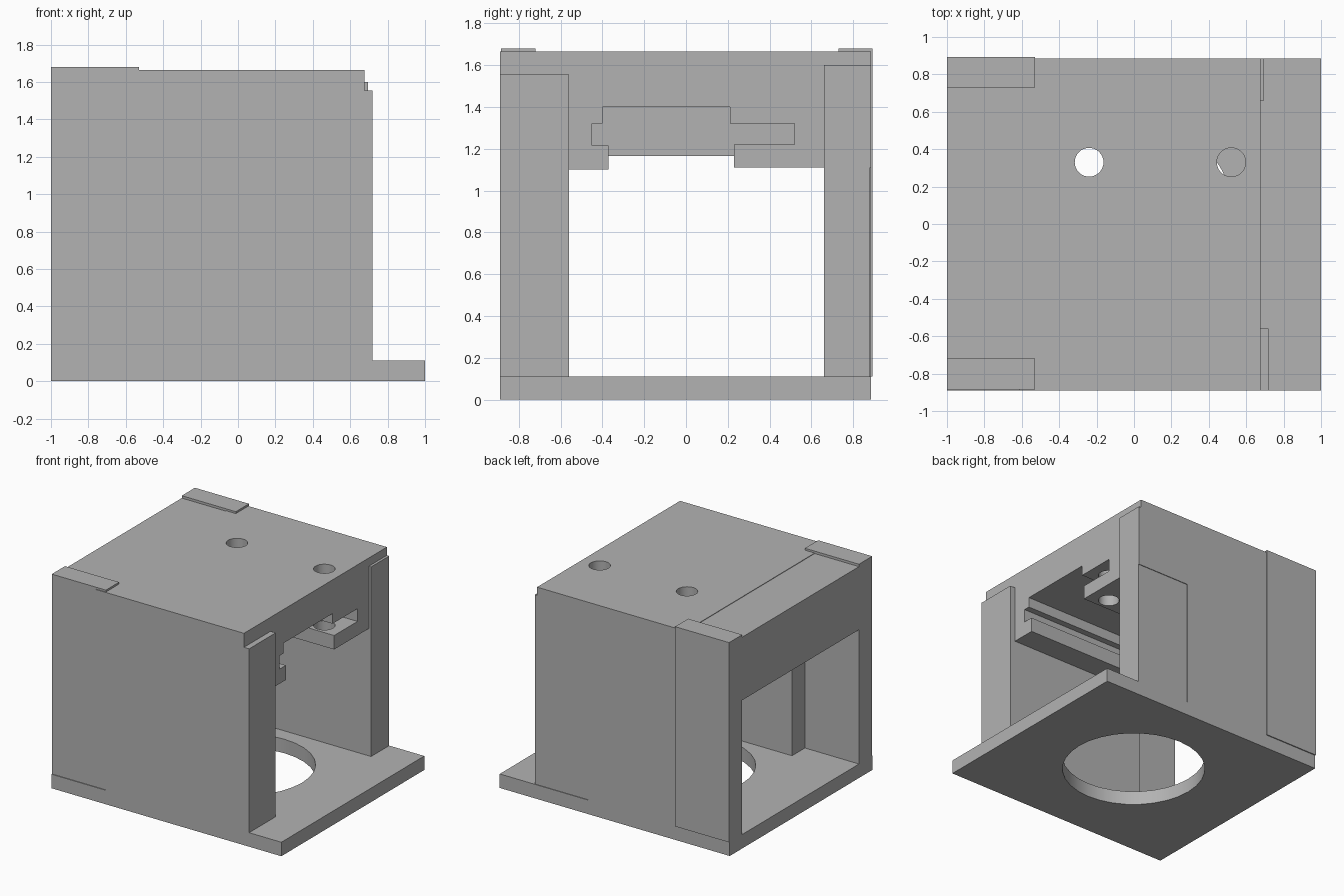
import bpy
import bmesh
from math import radians

cube = bpy.data.objects.get("Cube")
if cube:
    bpy.data.objects.remove(cube, do_unlink=True)

gray = bpy.data.materials.new("light_gray")
gray.use_nodes = True
COLOR = (0.45, 0.45, 0.45, 1)
gray.diffuse_color = COLOR
gray.node_tree.nodes["Principled BSDF"].inputs["Base Color"].default_value = COLOR


def prism(name, outline, start, end, axis):
    """Extrude a closed outline along x (outline is y, z) or y (outline is x, z)."""
    bm = bmesh.new()
    place = (lambda a, b: (start, a, b)) if axis == "x" else (lambda a, b: (a, start, b))
    face = bm.faces.new([bm.verts.new(place(a, b)) for a, b in outline])
    moved = bmesh.ops.extrude_face_region(bm, geom=[face])["geom"]
    offset = (end - start, 0, 0) if axis == "x" else (0, end - start, 0)
    bmesh.ops.translate(bm, vec=offset,
                        verts=[v for v in moved if isinstance(v, bmesh.types.BMVert)])
    bmesh.ops.recalc_face_normals(bm, faces=bm.faces)
    mesh = bpy.data.meshes.new(name)
    bm.to_mesh(mesh)
    bm.free()
    mesh.materials.append(gray)
    obj = bpy.data.objects.new(name, mesh)
    bpy.context.collection.objects.link(obj)
    return obj


def box(name, x, y, z):
    outline = [(x[0], z[0]), (x[1], z[0]), (x[1], z[1]), (x[0], z[1])]
    return prism(name, outline, y[0], y[1], "y")


def drill(target, x, y, radius, sides):
    """Cut a vertical round hole right through the target."""
    bpy.ops.mesh.primitive_cylinder_add(vertices=sides, radius=radius, depth=6, location=(x, y, 0))
    cutter = bpy.context.object
    cutter.hide_render = True
    cutter.data.materials.append(gray)
    mod = target.modifiers.new("hole", "BOOLEAN")
    mod.operation = "DIFFERENCE"
    mod.solver = "EXACT"
    mod.object = cutter
    bpy.context.view_layer.objects.active = target
    bpy.ops.object.modifier_apply(modifier=mod.name)
    bpy.data.objects.remove(cutter, do_unlink=True)


def smooth(obj):
    bpy.ops.object.select_all(action="DESELECT")
    obj.select_set(True)
    bpy.context.view_layer.objects.active = obj
    bpy.ops.object.shade_smooth_by_angle(angle=radians(30))


BASE = 0.11
TOP = 1.665

# Base plate with the large opening
base = box("base_plate", (-1, 1), (-0.89, 0.885), (0, BASE))
drill(base, 0.02, 0.02, 0.525, 32)
smooth(base)

# Thick front and back walls
box("front_wall", (-0.53, 0.72), (-0.89, -0.56), (BASE, 1.555))
box("back_wall", (-0.53, 0.23), (0.66, 0.885), (BASE, 1.6))
box("back_wall_recess", (0.23, 0.695), (0.66, 0.88), (BASE, 1.11))
box("back_wall_upper", (0.23, 0.695), (0.66, 0.885), (1.11, 1.6))

# Top block with the stepped channel running along x
channel = [(-0.37, 1.1), (-0.37, 1.215), (-0.45, 1.215), (-0.45, 1.32),
           (-0.4, 1.32), (-0.4, 1.4), (0.21, 1.4), (0.21, 1.32),
           (0.52, 1.32), (0.52, 1.22), (0.23, 1.22), (0.23, 1.11)]
shell = [(0.66, 1.11), (0.66, 1.55), (0.885, 1.55), (0.885, TOP),
         (-0.89, TOP), (-0.89, 1.55), (-0.56, 1.55), (-0.56, 1.1)]
top_block = prism("top_block", channel + shell, -0.615, 0.675, "x")
for x in (-0.24, 0.52):
    drill(top_block, x, 0.33, 0.077, 32)
smooth(top_block)

# Frame around the side opening: two thin panels joined by a lintel
for name, y in (("front_panel", (-0.884, -0.72)), ("back_panel", (0.73, 0.893))):
    box(name, (-1, -0.53), y, (BASE, 1.68))
box("side_lintel", (-1, -0.615), (-0.72, 0.73), (1.165, TOP - 0.004))
